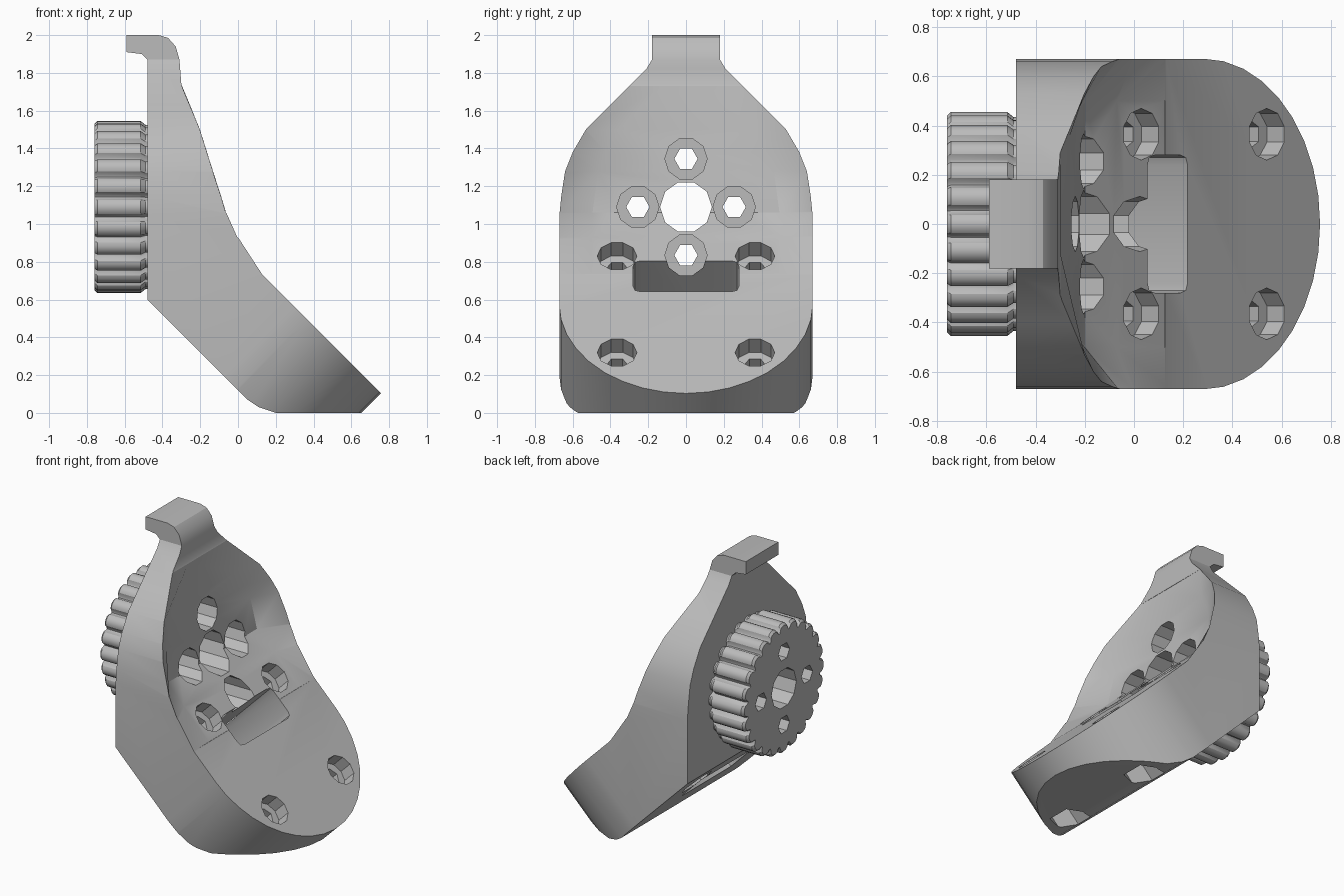
import bpy, bmesh
from math import sin, cos, pi, radians, sqrt
from mathutils import Vector

if "Cube" in bpy.data.objects:
    bpy.data.objects.remove(bpy.data.objects["Cube"])

grey = bpy.data.materials.new("plain grey")
grey.use_nodes = True
grey.diffuse_color = (0.5, 0.5, 0.5, 1)
grey.node_tree.nodes["Principled BSDF"].inputs["Base Color"].default_value = (0.5, 0.5, 0.5, 1)

X, Y, Z = Vector((1, 0, 0)), Vector((0, 1, 0)), Vector((0, 0, 1))
R = sqrt(0.5)
# Frames: origin, two drawing axes, extrusion axis
SIDE = (Vector(), X, Z, Y)
PLATE = (Vector(), Y, Z, X)
LEVEL = (Vector(), X, Y, Z)
SLOPE = (Vector((0.43, 0, 0.43)), Y, Vector((R, 0, -R)), Vector((R, 0, R)))


def loft(name, frame, rings):
    """Solid through matching rings, each given as (depth, points)."""
    o, a, b, n = frame
    bm = bmesh.new()
    loops = [[bm.verts.new(o + a * p + b * q + n * d) for p, q in pts] for d, pts in rings]
    for lo, hi in zip(loops, loops[1:]):
        for i in range(len(lo)):
            j = (i + 1) % len(lo)
            bm.faces.new((lo[i], lo[j], hi[j], hi[i]))
    bm.faces.new(loops[0])
    bm.faces.new(loops[-1])
    bmesh.ops.recalc_face_normals(bm, faces=bm.faces[:])
    mesh = bpy.data.meshes.new(name)
    bm.to_mesh(mesh)
    bm.free()
    mesh.materials.append(grey)
    ob = bpy.data.objects.new(name, mesh)
    bpy.context.collection.objects.link(ob)
    return ob


def prism(name, frame, pts, d0, d1):
    return loft(name, frame, [(d0, pts), (d1, pts)])


def ring(p, q, r, n):
    return [(p + r * cos(2 * pi * i / n), q + r * sin(2 * pi * i / n)) for i in range(n)]


def combine(target, tool, operation):
    """Apply a boolean and discard the tool."""
    mod = target.modifiers.new("bool", 'BOOLEAN')
    mod.operation, mod.object, mod.solver = operation, tool, 'EXACT'
    deps = bpy.context.evaluated_depsgraph_get()
    mesh = bpy.data.meshes.new_from_object(target.evaluated_get(deps))
    target.modifiers.clear()
    target.data = mesh
    bpy.data.objects.remove(tool)


# Bracket body: bent side profile with a hooked top
profile = [(-0.48, 0.6), (0, 0.12), (0.05, 0.07), (0.11, 0.03), (0.2, 0), (0.8, 0), (0.8, 0.06),
           (0.13, 0.73), (0, 0.93), (-0.06, 1.06), (-0.2, 1.5), (-0.3, 1.74), (-0.31, 1.87),
           (-0.33, 1.94), (-0.37, 1.985), (-0.42, 2), (-0.59, 2), (-0.59, 1.91), (-0.51, 1.9), (-0.48, 1.87)]
body = prism("bracket_body", SIDE, profile, -0.67, 0.67)

# Trim the upright plate to a shoulder and narrow neck
half = [(0.18, 2.2), (0.18, 1.87), (0.21, 1.82), (0.4, 1.63), (0.53, 1.5), (0.6, 1.38),
        (0.64, 1.28), (0.66, 1.15), (0.675, 1.0), (0.675, -0.2)]
outline = half + [(-p, q) for p, q in reversed(half)]
combine(body, prism("shoulder_trim", PLATE, outline, -1, 1.2), 'INTERSECT')

# Trim the sloping plate to a round toe
toe = [(0.672 * cos(pi * i / 18), -0.21 + 0.672 * sin(pi * i / 18)) for i in range(19)]
toe += [(-0.672, -3), (0.672, -3)]
combine(body, prism("toe_trim", SLOPE, toe, -2, 2), 'INTERSECT')

# Dish the bend between raised side rims: height, rim x, floor x, half width
dish = []
for z, rim, floor, w in ((0.735, 0.127, 0.125, 0.68), (0.93, 0, -0.07, 0.68), (1.06, -0.06, -0.2, 0.675),
                         (1.28, -0.13, -0.23, 0.645), (1.38, -0.162, -0.243, 0.605),
                         (1.5, -0.2, -0.262, 0.535), (1.73, -0.296, -0.298, 0.305)):
    side = [(1, w), (rim, w), (floor, w - 0.18)]
    dish.append((z, side + [(x, -y) for x, y in reversed(side)]))
combine(body, loft("dish", LEVEL, dish), 'DIFFERENCE')

# Toothed wheel on the upright face
HUB = 1.09
TEETH = 24


def teeth(r):
    shape = [(0, 0), (0.18, 0.003), (0.32, 0.014), (0.42, 0.036), (0.5, 0.042),
             (0.58, 0.036), (0.68, 0.014), (0.82, 0.003)]
    polar = [(2 * pi * (t + f) / TEETH, r - drop) for t in range(TEETH) for f, drop in shape]
    return [(s * cos(a), HUB + s * sin(a)) for a, s in polar]


wheel = loft("toothed_wheel", PLATE, [(-0.76, teeth(0.44)), (-0.745, teeth(0.455)), (-0.515, teeth(0.455)),
                                      (-0.49, teeth(0.435)), (-0.44, teeth(0.435))])
combine(body, wheel, 'UNION')

# Hub bore and four counterbored screw holes around it
combine(body, prism("hub_bore", PLATE, ring(0, HUB, 0.137, 10), -1, 1), 'DIFFERENCE')
for p, q in ((0.255, 0), (-0.255, 0), (0, 0.255), (0, -0.255)):
    combine(body, prism("screw_hole", PLATE, ring(p, HUB + q, 0.062, 6), -1, 1), 'DIFFERENCE')
    combine(body, prism("screw_head", PLATE, ring(p, HUB + q, 0.112, 10), -0.4, 1), 'DIFFERENCE')

# Four screw holes through the sloping plate, pocketed at both ends
for p in (-0.365, 0.365):
    for s in (-0.566, 0.156):
        combine(body, prism("plate_hole", SLOPE, ring(p, s, 0.06, 6), -1, 0.5), 'DIFFERENCE')
        combine(body, prism("plate_head", SLOPE, ring(p, s, 0.105, 10), -0.1, 0.5), 'DIFFERENCE')
        combine(body, prism("plate_nut", SLOPE, ring(p, s, 0.122, 6), -1, -0.38), 'DIFFERENCE')

# Wide slot through the sloping plate
quarter = [(0.28, 0.075), (0.27, 0.105), (0.24, 0.115)]
right = [(p, -q) for p, q in reversed(quarter)] + quarter
slot = [(p, q - 0.415) for p, q in right + [(-p, -q) for p, q in right]]
combine(body, prism("slot", SLOPE, slot, -1, 0.5), 'DIFFERENCE')

# Smooth shading with sharp edges kept
bpy.context.view_layer.objects.active = body
body.select_set(True)
bpy.ops.object.shade_smooth_by_angle(angle=radians(30))
